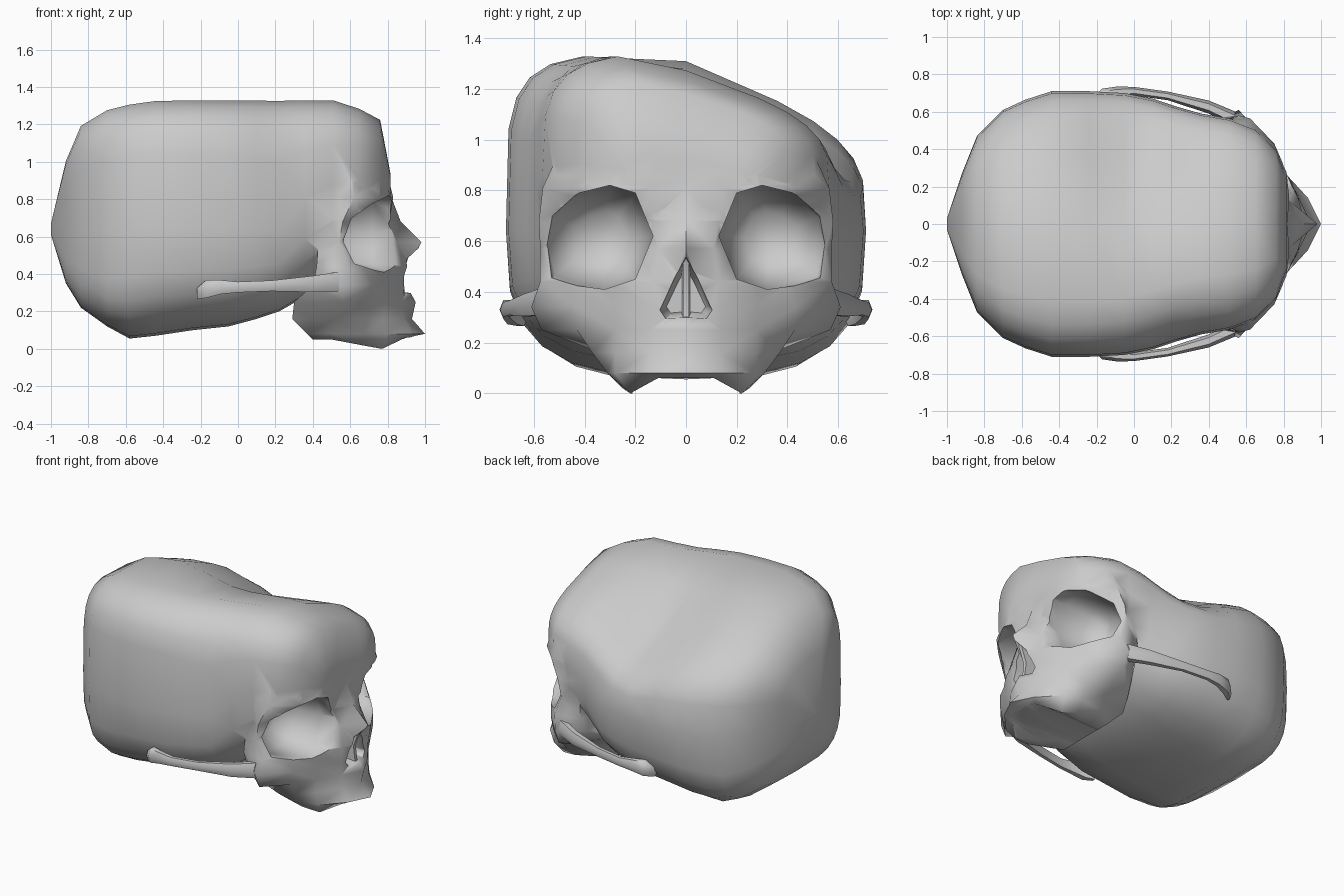
import bpy, bmesh, math

if "Cube" in bpy.data.objects:
    bpy.data.objects.remove(bpy.data.objects["Cube"])


def loft(name, rings):
    """Skin a row of equal-length closed rings and cap both ends."""
    bm = bmesh.new()
    rows = [[bm.verts.new(p) for p in r] for r in rings]
    n = len(rows[0])
    for a, b in zip(rows, rows[1:]):
        for i in range(n):
            j = (i + 1) % n
            bm.faces.new((a[i], a[j], b[j], b[i]))
    bm.faces.new(rows[0])
    bm.faces.new(rows[-1][::-1])
    bmesh.ops.triangulate(bm, faces=[f for f in bm.faces])
    bmesh.ops.recalc_face_normals(bm, faces=bm.faces)
    mesh = bpy.data.meshes.new(name)
    bm.to_mesh(mesh)
    bm.free()
    ob = bpy.data.objects.new(name, mesh)
    bpy.context.collection.objects.link(ob)
    return ob


def boolean(target, other, op):
    mod = target.modifiers.new(op.lower(), 'BOOLEAN')
    mod.operation, mod.object, mod.solver = op, other, 'EXACT'
    bpy.context.view_layer.objects.active = target
    bpy.ops.object.modifier_apply(modifier=mod.name)
    bpy.data.objects.remove(other, do_unlink=True)


def smooth(ob, angle):
    bpy.ops.object.select_all(action='DESELECT')
    ob.select_set(True)
    bpy.context.view_layer.objects.active = ob
    bpy.ops.object.shade_smooth_by_angle(angle=math.radians(angle))


def spow(v, p):
    return math.copysign(abs(v) ** p, v)


def ramp(v, a, b):
    return min(1, max(0, (v - a) / (b - a)))


# Cranium: rounded box sections along x, sunken on the +y side of the top
def cranium_ring(x, w, zb, zt, n=24):
    ring = []
    zc = min(max(0.64, zb + 0.02), zt - 0.02)
    if x > 0.3:
        zc = (zb + zt) / 2
    rear = ramp(-x, 0.1, 0.4)
    for i in range(n):
        c, s = math.cos(2 * math.pi * i / n), math.sin(2 * math.pi * i / n)
        c = 0 if abs(c) < 1e-6 else c
        s = 0 if abs(s) < 1e-6 else s
        if s < 0:
            p = 0.65 - 0.15 * ramp(-x, 0.55, 0.7)
        else:
            p = 0.41 + 0.14 * ramp(x, -0.1, 0.4) if c < 0 else 0.5
        y = w * spow(c, p)
        z = zc + (zt - zc if s > 0 else zc - zb) * spow(s, p)
        if z > 0.65:
            k = (z - 0.65) / 0.69
            z -= k * (0.35 + 0.05 * rear) * max(0, y + 0.18 - 0.12 * rear)
            z -= k * 0.15 * math.exp(-((x - 0.02) / 0.26) ** 2) * ramp(y, -0.1, 0.3)
        ring.append((x, y, z))
    return ring


stations = [(-1, .03, .61, .67), (-.92, .27, .35, 1.01), (-.84, .47, .22, 1.2),
            (-.7, .61, .12, 1.285), (-.58, .665, .055, 1.315), (-.44, .71, .07, 1.335),
            (-.24, .71, .1, 1.338), (-.05, .70, .12, 1.338), (.1, .67, .16, 1.338),
            (.22, .63, .2, 1.338), (.36, .59, .28, 1.338), (.51, .565, .42, 1.337),
            (.65, .51, .5, 1.29), (.76, .40, .58, 1.23), (.815, .25, .68, .95)]
skull = loft("skull", [cranium_ring(*s) for s in stations])

# Face: half outlines (x, y) at rising heights, mirrored about y = 0
levels = [
    (.00, (.95, 0), (.88, .12), (.77, .22), (.66, .25), (.50, .24), (.40, .20)),
    (.08, (1.0, 0), (.93, .14), (.80, .28), (.68, .31), (.50, .28), (.37, .22)),
    (.16, (.93, 0), (.89, .14), (.78, .28), (.69, .37), (.52, .34), (.29, .24)),
    (.25, (.95, 0), (.88, .14), (.79, .28), (.70, .43), (.56, .57), (.30, .30)),
    (.34, (.90, 0), (.88, .14), (.80, .28), (.72, .43), (.56, .61), (.40, .48)),
    (.44, (.92, 0), (.88, .13), (.81, .28), (.72, .43), (.59, .575), (.42, .54)),
    (.57, (.98, 0), (.85, .11), (.77, .28), (.66, .43), (.54, .575), (.43, .53)),
    (.68, (.87, 0), (.81, .13), (.76, .28), (.68, .43), (.56, .58), (.46, .53)),
    (.81, (.82, 0), (.83, .14), (.815, .28), (.75, .43), (.62, .565), (.49, .54)),
    (.93, (.79, 0), (.80, .14), (.785, .28), (.70, .42), (.61, .51), (.50, .52)),
]
lip = (.07, .05, 0, .02, .05, .05)
face_rings = []
for z, *half in levels:
    zs = lip if z == 0 else [z] * 6
    right = [(x, y, h) for (x, y), h in zip(half, zs)]
    face_rings.append(right + [(x, -y, h) for x, y, h in right[:0:-1]])
boolean(skull, loft("face", face_rings), 'UNION')

# Shallow arch under the palate
arch = [(-.21, -.1), (.21, -.1), (.21, .005), (.11, .06), (-.11, .06), (-.21, .005)]
palate = loft("palate_cutter", [[(x, y, z) for y, z in arch] for x in (.2, 1.2)])
palate.hide_render = True
boolean(skull, palate, 'DIFFERENCE')


# Cutter tapering from an opening outline to a smaller one deeper in
def pocket(name, outline, side, steps, centre):
    rings = [[(x, side * (centre[0] + (y - centre[0]) * k),
               centre[1] + (z - centre[1]) * k) for y, z in outline] for x, k in steps]
    cutter = loft(name, rings)
    cutter.hide_render = True
    boolean(skull, cutter, 'DIFFERENCE')


# Eye sockets
orbit = [(.20, .79), (.30, .82), (.42, .79), (.55, .71), (.585, .58),
         (.55, .44), (.32, .41), (.20, .45), (.13, .62)]
for side in (1, -1):
    pocket("eye_socket_cutter", orbit, side,
           [(1.15, 1), (.72, 1), (.56, .85), (.45, .5)], (.33, .61))

# Nose opening
nose = [(0, .575), (.05, .50), (.14, .31), (.11, .265), (0, .275),
        (-.11, .265), (-.14, .31), (-.05, .50)]
pocket("nose_cutter", nose, 1, [(1.15, 1), (.70, .55)], (0, .38))
smooth(skull, 65)

# Nasal septum
septum = loft("nasal_septum", [[(x, y, z) for x, y in
              ((.66, -.02), (.66, .02), (front, .012), (front, -.012))]
              for z, front in ((.25, .90), (.40, .88), (.54, .93))])
smooth(septum, 40)

# Cheek arches
path = [(.54, .56, .36, .06), (.40, .625, .347, .05), (.18, .685, .337, .033),
        (0, .71, .33, .033), (-.09, .705, .33, .043), (-.17, .685, .32, .055),
        (-.22, .65, .295, .035)]
for side, label in ((1, "left"), (-1, "right")):
    rings = []
    for x, y, z, r in path:
        rings.append([(x, side * (y + .7 * r * math.cos(i * math.pi / 3)),
                       z + r * math.sin(i * math.pi / 3)) for i in range(6)])
    smooth(loft("cheek_arch_" + label, rings), 60)
